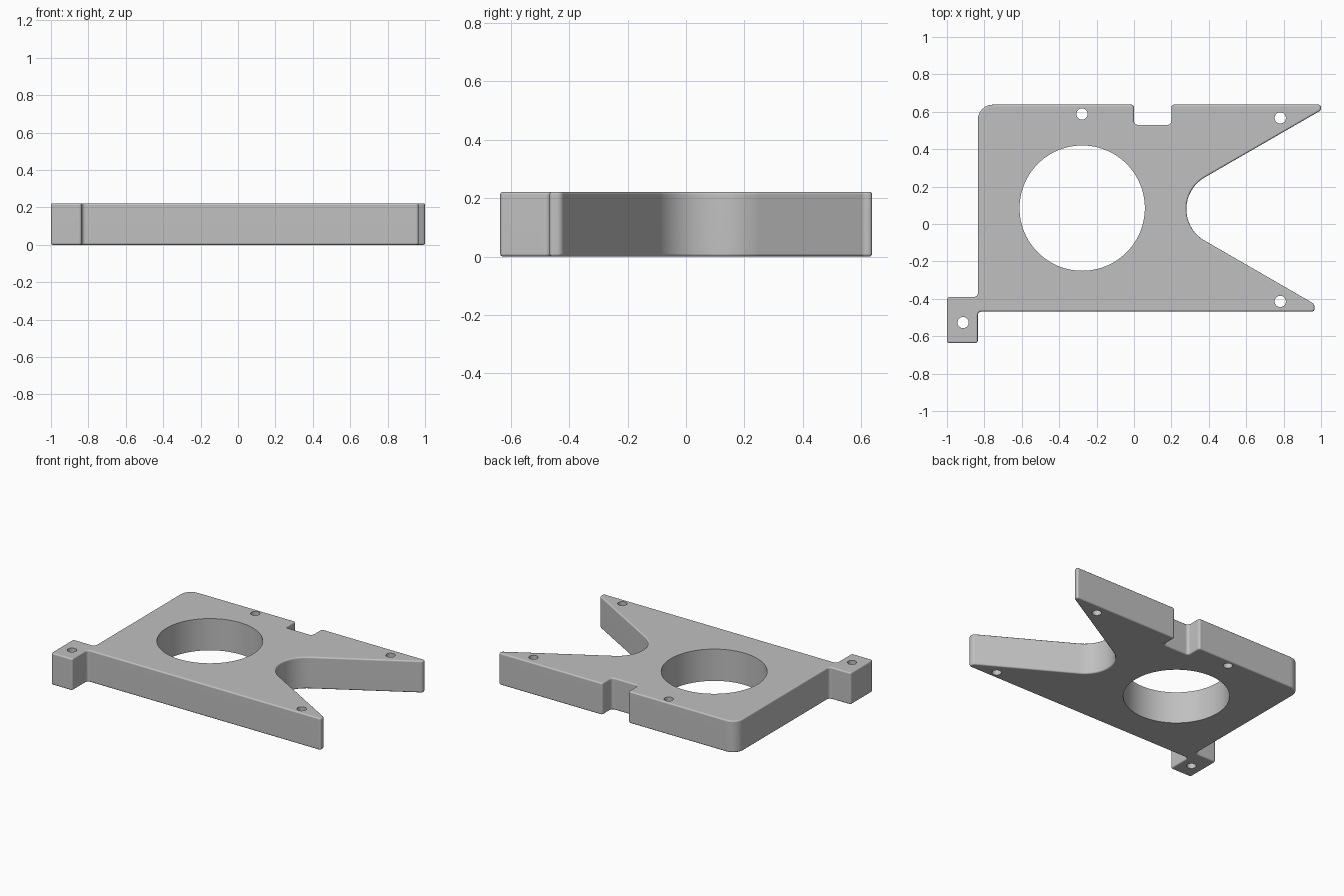
import bpy, bmesh, math
from mathutils import Vector

if "Cube" in bpy.data.objects:
    bpy.data.objects.remove(bpy.data.objects["Cube"], do_unlink=True)

HEIGHT = 0.222
EDGE = 0.01

grey = bpy.data.materials.new("plain_grey")
grey.use_nodes = True
grey.diffuse_color = (0.53, 0.53, 0.53, 1)
grey.node_tree.nodes["Principled BSDF"].inputs["Base Color"].default_value = grey.diffuse_color


def fillet(prev, corner, nxt, radius):
    """Points of an arc that rounds one corner of the outline."""
    a, b = (prev - corner).normalized(), (nxt - corner).normalized()
    half = a.angle(b) / 2
    centre = corner + (a + b).normalized() * (radius / math.sin(half))
    start = corner + a * (radius / math.tan(half)) - centre
    end = corner + b * (radius / math.tan(half)) - centre
    steps = 24 if radius > 0.1 else 6
    arc = [start.lerp(end, i / steps) for i in range(steps + 1)]
    # Even angular steps along the arc between the two tangent points
    sweep = math.pi - 2 * half
    turn = sweep if start.x * end.y - start.y * end.x > 0 else -sweep
    for i, p in enumerate(arc):
        t = math.atan2(start.y, start.x) + turn * i / steps
        p.x, p.y = centre.x + radius * math.cos(t), centre.y + radius * math.sin(t)
    return arc


# Plate outline: x, y and fillet radius of every corner
corners = [
    (-0.835, 0.638, 0.08),
    # back notch
    (0.0, 0.638, 0.015), (0.0, 0.53, 0.02), (0.2, 0.53, 0.02), (0.2, 0.638, 0.015),
    # two pointed arms around the open throat
    (1.0, 0.638, 0.013), (1.0, 0.608, 0.02), (0.085, 0.08, 0.195),
    (0.965, -0.428, 0.025), (0.965, -0.468, 0.013),
    # mounting tab
    (-0.835, -0.468, 0.02), (-0.835, -0.637, 0.015), (-1.0, -0.637, 0.015),
    (-1.0, -0.39, 0.015), (-0.835, -0.39, 0.02),
]
points = [Vector((x, y)) for x, y, r in corners]
outline = []
for i, (x, y, r) in enumerate(corners):
    outline += fillet(points[i - 1], points[i], points[(i + 1) % len(points)], r)

# Extruded plate with softened rims
bm = bmesh.new()
base = bm.faces.new([bm.verts.new((p.x, p.y, 0)) for p in outline])
grown = bmesh.ops.extrude_face_region(bm, geom=[base], use_keep_orig=True)
bmesh.ops.translate(bm, vec=(0, 0, HEIGHT),
                    verts=[v for v in grown["geom"] if isinstance(v, bmesh.types.BMVert)])
bmesh.ops.recalc_face_normals(bm, faces=bm.faces)
rims = [e for e in bm.edges if abs(e.verts[0].co.z - e.verts[1].co.z) < 1e-5]
bmesh.ops.bevel(bm, geom=rims, offset=EDGE, segments=3, profile=0.5,
                affect='EDGES', clamp_overlap=False)
mesh = bpy.data.meshes.new("mounting_plate")
bm.to_mesh(mesh)
bm.free()
mesh.materials.append(grey)
plate = bpy.data.objects.new("mounting_plate", mesh)
bpy.context.collection.objects.link(plate)

# Large bore and four screw holes
bpy.ops.object.select_all(action='DESELECT')
for x, y, r, sides in [(-0.277, 0.085, 0.335, 96), (-0.278, 0.588, 0.03, 32),
                       (0.782, 0.567, 0.03, 32), (0.782, -0.414, 0.03, 32),
                       (-0.914, -0.527, 0.03, 32)]:
    bpy.ops.mesh.primitive_cylinder_add(vertices=sides, radius=r, depth=1,
                                        location=(x, y, HEIGHT / 2))
    cutter = bpy.context.object
    cutter.name = "hole_cutter"
    cutter.data.materials.append(grey)
    bpy.context.view_layer.objects.active = plate
    cut = plate.modifiers.new("hole", 'BOOLEAN')
    cut.object = cutter
    cut.solver = 'EXACT'
    bpy.ops.object.modifier_apply(modifier=cut.name)
    bpy.data.objects.remove(cutter, do_unlink=True)

# Smooth walls, crisp hole rims, flat large faces
plate.select_set(True)
bpy.context.view_layer.objects.active = plate
bpy.ops.object.shade_smooth_by_angle(angle=math.radians(40))
weighted = plate.modifiers.new("weighted_normals", 'WEIGHTED_NORMAL')
weighted.keep_sharp = True
